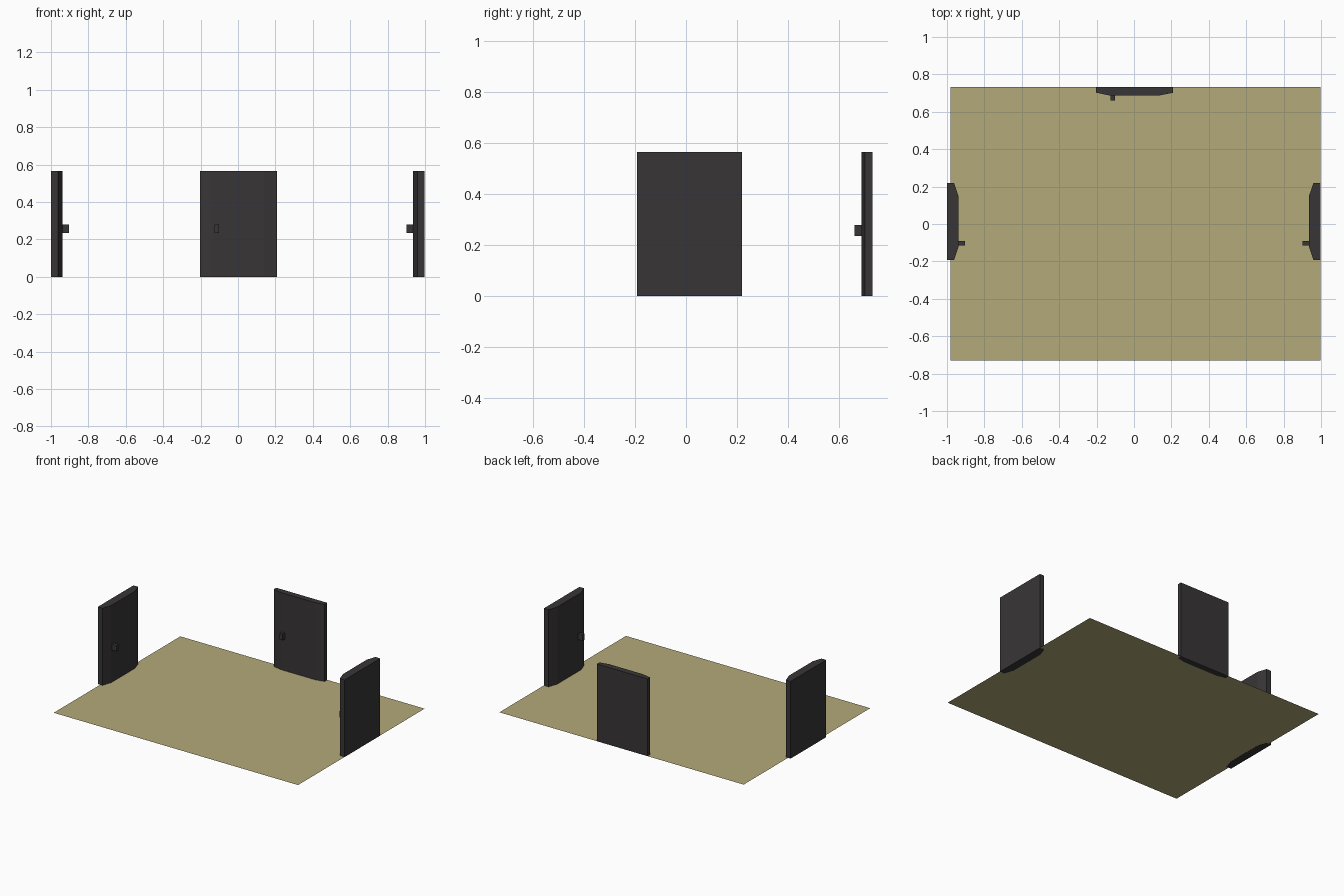
import bpy, bmesh

if "Cube" in bpy.data.objects:
    bpy.data.objects.remove(bpy.data.objects["Cube"])

HEIGHT = 0.565


def material(name, color):
    m = bpy.data.materials.new(name)
    m.diffuse_color = (*color, 1)
    m.use_nodes = True
    m.node_tree.nodes["Principled BSDF"].inputs["Base Color"].default_value = m.diffuse_color
    return m


floor_mat = material("sand", (0.45, 0.40, 0.19))
door_mat = material("charcoal", (0.04, 0.036, 0.038))


def prism(name, profile, z0, z1, mat):
    """Extrude a plan outline from z0 to z1 (flat sheet when equal)."""
    bm = bmesh.new()
    face = bm.faces.new([bm.verts.new((x, y, z0)) for x, y in profile])
    if z1 > z0:
        geo = bmesh.ops.extrude_face_region(bm, geom=[face])["geom"]
        top = [v for v in geo if isinstance(v, bmesh.types.BMVert)]
        bmesh.ops.translate(bm, verts=top, vec=(0, 0, z1 - z0))
        bmesh.ops.recalc_face_normals(bm, faces=bm.faces)
    elif face.normal.z < 0:
        face.normal_flip()
    mesh = bpy.data.meshes.new(name)
    bm.to_mesh(mesh)
    bm.free()
    mesh.materials.append(mat)
    obj = bpy.data.objects.new(name, mesh)
    bpy.context.collection.objects.link(obj)


def door(name, start, end, thick, bevel, knob_len, place):
    """Door leaf with chamfered inner edges; place maps (along, inward) to x, y."""
    inner = 0.068
    leaf = [(start, 0), (end, 0), (end, thick - bevel), (end - inner, thick),
            (start + inner, thick), (start, thick - bevel)]
    a, b = start + 0.077, start + 0.101
    knob = [(a, thick), (b, thick), (b, thick + knob_len), (a, thick + knob_len)]
    prism(name, [place(*p) for p in leaf], 0, HEIGHT, door_mat)
    prism(name + "_knob", [place(*p) for p in knob], 0.235, 0.279, door_mat)


# Floor sheet, just above the door bottoms
prism("floor", [(-0.98, -0.73), (0.997, -0.73), (0.997, 0.733), (-0.98, 0.733)],
      0.001, 0.001, floor_mat)

# Three doors around the edge
door("left_door", -0.192, 0.219, 0.061, 0.023, 0.036, lambda s, d: (d - 1.0, s))
door("right_door", -0.192, 0.219, 0.061, 0.023, 0.036, lambda s, d: (0.997 - d, s))
door("back_door", -0.202, 0.209, 0.044, 0.014, 0.028, lambda s, d: (s, 0.732 - d))
